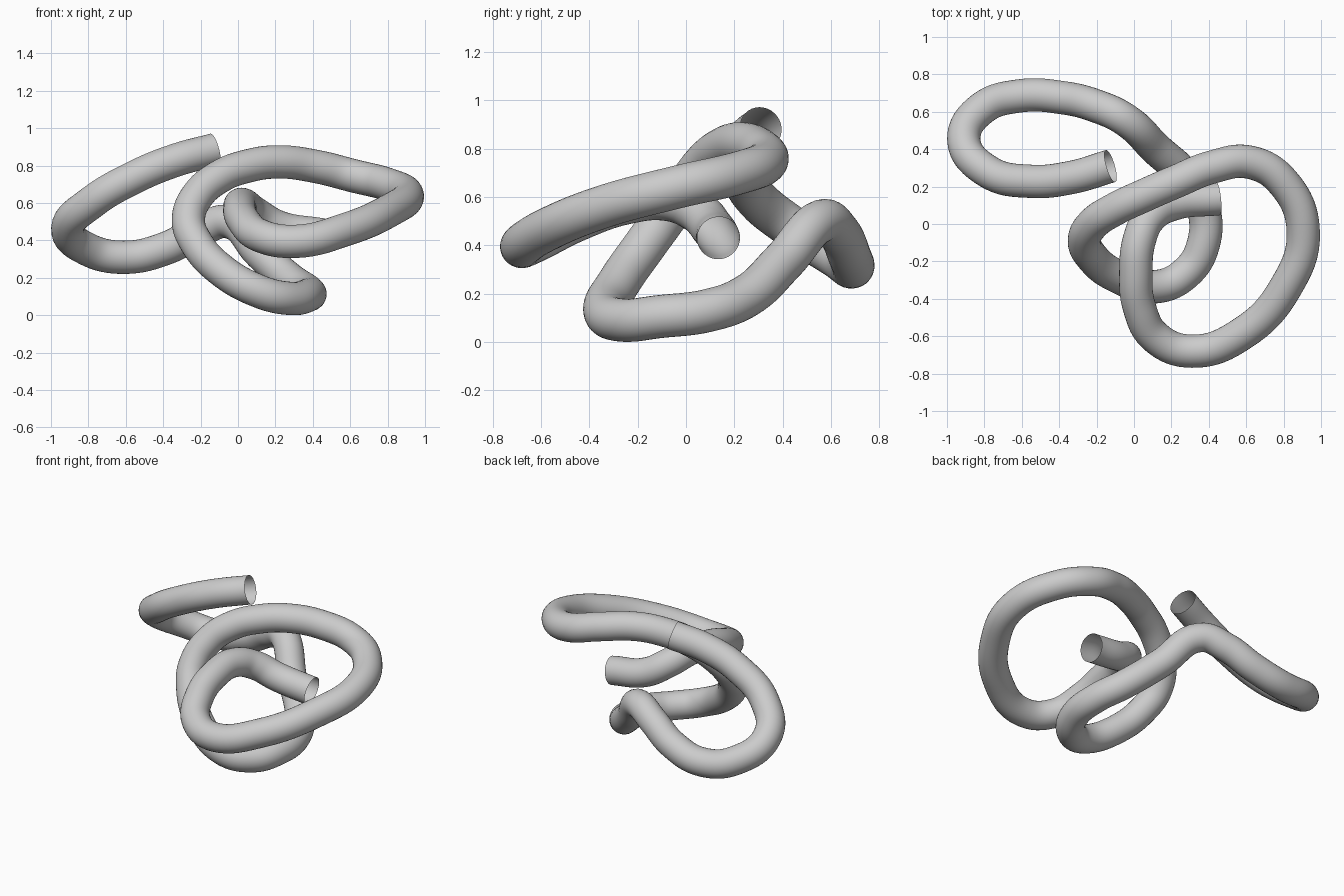
import bpy

# Centre line of the looping tube, from the upper left end to the inner end
path = [
    (-0.125, 0.31, 0.885), (-0.33, 0.25, 0.83), (-0.55, 0.228, 0.74),
    (-0.78, 0.28, 0.605), (-0.91, 0.45, 0.465), (-0.81, 0.62, 0.355),
    (-0.61, 0.685, 0.31), (-0.38, 0.675, 0.36), (-0.20, 0.63, 0.455),
    (-0.05, 0.56, 0.50), (0.12, 0.40, 0.33), (0.28, 0.25, 0.19),
    (0.37, 0.09, 0.13), (0.37, -0.11, 0.105), (0.28, -0.26, 0.09),
    (0.12, -0.335, 0.125), (-0.10, -0.275, 0.25), (-0.23, -0.17, 0.40),
    (-0.265, -0.09, 0.51), (-0.22, 0.0, 0.635), (-0.10, 0.08, 0.74),
    (0.06, 0.155, 0.80), (0.22, 0.225, 0.82), (0.42, 0.305, 0.795),
    (0.62, 0.33, 0.745), (0.80, 0.22, 0.70), (0.905, -0.04, 0.64),
    (0.81, -0.34, 0.56), (0.58, -0.585, 0.46), (0.31, -0.68, 0.395),
    (0.12, -0.61, 0.425), (0.03, -0.45, 0.505), (0.01, -0.25, 0.575),
    (0.03, -0.08, 0.59), (0.09, 0.04, 0.545), (0.22, 0.11, 0.47),
    (0.45, 0.135, 0.43),
]

curve = bpy.data.curves.new("tube_path", "CURVE")
curve.dimensions = "3D"
curve.resolution_u = 8
curve.bevel_depth = 0.089
curve.bevel_resolution = 14
curve.use_fill_caps = False
spline = curve.splines.new("BEZIER")
spline.bezier_points.add(len(path) - 1)
for bp, co in zip(spline.bezier_points, path):
    bp.co = co
    bp.handle_left_type = bp.handle_right_type = "AUTO"

# Open-ended tube mesh
tube = bpy.data.objects.new("looping_tube", curve)
bpy.context.collection.objects.link(tube)
bpy.context.view_layer.objects.active = tube
tube.select_set(True)
bpy.ops.object.convert(target="MESH")
tube = bpy.context.object
tube.name = "looping_tube"
bpy.ops.object.shade_smooth()

# Plain grey
grey = bpy.data.materials.new("light grey")
grey.diffuse_color = (0.6, 0.6, 0.6, 1)
tube.data.materials.clear()
tube.data.materials.append(grey)
